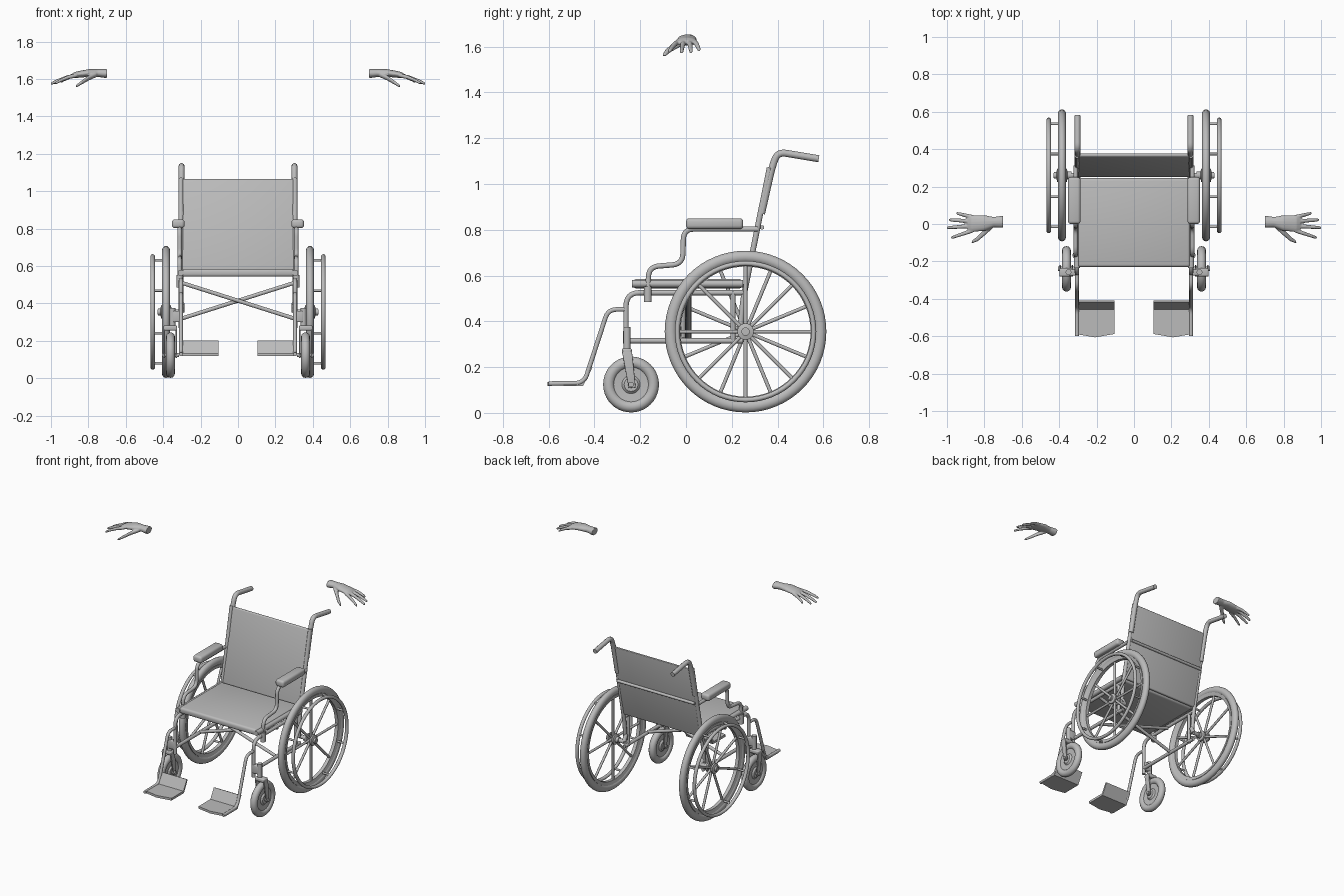
import bpy, bmesh
from math import pi, cos, sin, radians
from mathutils import Vector

cube = bpy.data.objects.get("Cube")
if cube:
    bpy.data.objects.remove(cube, do_unlink=True)

grey = bpy.data.materials.new("plain_grey")
grey.use_nodes = True
grey.diffuse_color = (0.5, 0.5, 0.5, 1)
for node in grey.node_tree.nodes:
    if node.type == "BSDF_PRINCIPLED":
        node.inputs["Base Color"].default_value = grey.diffuse_color


def finish(name, mesh, mirror=True):
    """Material, shading and optional mirroring across the middle."""
    mesh.materials.clear()
    mesh.materials.append(grey)
    for p in mesh.polygons:
        p.use_smooth = True
    mesh.set_sharp_from_angle(angle=radians(40))
    obj = bpy.data.objects.new(name, mesh)
    bpy.context.scene.collection.objects.link(obj)
    if mirror:
        mod = obj.modifiers.new("mirror", "MIRROR")
        mod.use_mirror_merge = False
    return obj


def from_bmesh(name, bm, mirror=True):
    bmesh.ops.recalc_face_normals(bm, faces=bm.faces)
    mesh = bpy.data.meshes.new(name)
    bm.to_mesh(mesh)
    bm.free()
    return finish(name, mesh, mirror)


def fillet(pts, r):
    """Round the inner corners of a path."""
    pts = [Vector(p) for p in pts]
    out = [pts[0]]
    for a, b, c in zip(pts, pts[1:], pts[2:]):
        d = min(r, (a - b).length * 0.49, (c - b).length * 0.49)
        p, q = b + (a - b).normalized() * d, b + (c - b).normalized() * d
        for i in range(7):
            t = i / 6
            out.append(p * (1 - t) ** 2 + b * 2 * t * (1 - t) + q * t * t)
    return out + [pts[-1]]


def tube(name, paths, radius, bend=0.04, mirror=True):
    """Round bars along one or more paths."""
    cu = bpy.data.curves.new(name, "CURVE")
    cu.dimensions = "3D"
    cu.bevel_depth, cu.bevel_resolution, cu.use_fill_caps = radius, 3, True
    for path in paths:
        pts = fillet(path, bend)
        sp = cu.splines.new("POLY")
        sp.points.add(len(pts) - 1)
        for sp_pt, p in zip(sp.points, pts):
            sp_pt.co = (*p, 1)
    tmp = bpy.data.objects.new("tmp", cu)
    mesh = bpy.data.meshes.new_from_object(tmp)
    bpy.data.objects.remove(tmp)
    bpy.data.curves.remove(cu)
    return finish(name, mesh, mirror)


def side_path(x, yz):
    return [(x, y, z) for y, z in yz]


def lathe(name, profile, centre, steps=48, closed=True, mirror=True):
    """Spin a (radius, x) profile around an axle along x."""
    bm = bmesh.new()
    c = Vector(centre)
    vs = [bm.verts.new(c + Vector((x, 0, r))) for r, x in profile]
    es = [bm.edges.new(pair) for pair in zip(vs, vs[1:])]
    if closed:
        es.append(bm.edges.new((vs[-1], vs[0])))
    bmesh.ops.spin(bm, geom=vs + es, cent=c, axis=(1, 0, 0), angle=2 * pi, steps=steps)
    bmesh.ops.remove_doubles(bm, verts=bm.verts, dist=0.0001)
    return from_bmesh(name, bm, mirror)


def ring(r, rr, rx, n=12):
    return [(r + rr * cos(2 * pi * i / n), rx * sin(2 * pi * i / n)) for i in range(n)]


def prism(name, yz, x0, x1, bevel=0, mirror=True):
    """Extrude a side outline across x and round its edges."""
    bm = bmesh.new()
    face = bm.faces.new([bm.verts.new((x0, y, z)) for y, z in yz])
    new = bmesh.ops.extrude_face_region(bm, geom=[face])["geom"]
    bmesh.ops.translate(bm, vec=(x1 - x0, 0, 0),
                        verts=[v for v in new if isinstance(v, bmesh.types.BMVert)])
    if bevel:
        bmesh.ops.bevel(bm, geom=bm.edges[:], offset=bevel, segments=3, profile=0.5, affect="EDGES")
    return from_bmesh(name, bm, mirror)


def rect(y0, y1, z0, z1):
    return [(y0, z0), (y1, z0), (y1, z1), (y0, z1)]


# Seat and sling back
prism("seat", rect(-0.23, 0.245, 0.543, 0.585), -0.3, 0.3, 0.014, False)
prism("backrest", [(0.25, 0.55), (0.268, 0.55), (0.378, 1.065), (0.36, 1.065)], -0.303, 0.303, 0.006, False)
tube("back_crossbar", [[(-0.3, 0.332, 0.81), (0.3, 0.332, 0.81)]], 0.01, mirror=False)

# Side frame
FX = 0.305
tube("back_post", [side_path(FX, [(0.236, 0.36), (0.25, 0.5), (0.365, 1.07)])], 0.013)
tube("push_handle", [side_path(0.302, [(0.33, 0.87), (0.375, 1.07), (0.4, 1.14), (0.58, 1.11)])], 0.016, 0.05)
tube("main_frame", [side_path(FX, [(0.25, 0.525), (-0.262, 0.525), (-0.262, 0.27)]),
                    side_path(FX, [(0.25, 0.315), (-0.262, 0.315)]),
                    side_path(FX, [(0.205, 0.53), (0.205, 0.305)])], 0.012, 0.06)
tube("seat_rail", [side_path(FX, [(-0.235, 0.564), (0.25, 0.564)])], 0.017)
tube("axle", [[(0.295, 0.26, 0.355), (0.43, 0.26, 0.355)], [(0.3, 0.26, 0.355), (0.3, 0.236, 0.4)]], 0.014)

# Folding cross brace
tube("cross_brace", [[(-0.3, y, 0.51 if s > 0 else 0.32), (0.3, y, 0.32 if s > 0 else 0.51)]
                     for s, y in ((1, -0.012), (-1, 0.012))], 0.011, mirror=False)

# Armrest
tube("armrest_tube", [side_path(0.312, [(0.312, 0.803), (-0.01, 0.803), (-0.015, 0.65),
                                        (-0.163, 0.638), (-0.167, 0.49)])], 0.012, 0.045)
tube("armrest_clamp", [side_path(0.312, [(-0.167, 0.485), (-0.167, 0.552)])], 0.018)
prism("armrest_pad", rect(0.0, 0.25, 0.803, 0.85), 0.286, 0.353, 0.015)

# Foot hanger and plate
tube("foot_hanger", [side_path(FX, [(-0.262, 0.452), (-0.34, 0.452), (-0.445, 0.13), (-0.6, 0.128)])], 0.0105, 0.04)
plate = prism("foot_plate", [(-0.6, 0.118), (-0.45, 0.118), (-0.408, 0.198), (-0.418, 0.202),
                             (-0.457, 0.134), (-0.6, 0.134)], 0.105, 0.312)
bm = bmesh.new()
bm.from_mesh(plate.data)
front = [e for e in bm.edges if all(v.co.y < -0.59 for v in e.verts)
         and abs(e.verts[0].co.x - e.verts[1].co.x) > 0.1]
cut = bmesh.ops.subdivide_edges(bm, edges=front, cuts=1)["geom_inner"]
for v in bm.verts:
    if v.co.y < -0.59:
        v.co.y += -0.006 if v in cut else 0.012
bm.to_mesh(plate.data)
bm.free()

# Rear wheels
HUB = Vector((0.385, 0.26, 0.355))
lathe("rear_tyre", ring(0.327, 0.026, 0.022, 14), HUB, 64)
lathe("rear_rim", [(0.284, -0.012), (0.284, 0.012), (0.308, 0.018), (0.308, -0.018)], HUB, 64)
lathe("hand_rim", ring(0.298, 0.011, 0.012, 10), HUB + Vector((0.071, 0, 0)), 64)
lathe("rear_hub", [(0, -0.05), (0.02, -0.05), (0.02, -0.03), (0.036, -0.025), (0.036, -0.014),
                   (0.024, -0.01), (0.024, 0.01), (0.036, 0.014), (0.036, 0.025), (0.018, 0.03),
                   (0.018, 0.042), (0, 0.045)], HUB, 24, False)


def polar(a, r, dx=0.0):
    return HUB + Vector((dx, r * cos(a), r * sin(a)))


for side, turn in (("left", 0), ("right", pi / 8)):
    spokes = tube(side + "_spokes", [[polar(turn + i * pi / 4, 0.02), polar(turn + i * pi / 4, 0.29)]
                                     for i in range(8)], 0.0085, mirror=False)
    if side == "right":
        spokes.location.x = -2 * HUB.x
tube("hand_rim_pegs", [[polar((i + 0.5) * pi / 4, 0.298), polar((i + 0.5) * pi / 4, 0.298, 0.071)]
                       for i in range(8)], 0.007)

# Casters
CAST = Vector((0.361, -0.24, 0.124))
lathe("caster_tyre", ring(0.097, 0.025, 0.024), CAST, 40)
lathe("caster_disc", [(0, -0.02), (0.03, -0.02), (0.04, -0.01), (0.085, -0.013),
                      (0.085, 0.013), (0.04, 0.01), (0.03, 0.02), (0, 0.02)], CAST, 32, False)
for name, dx in (("caster_fork_inner", -0.036), ("caster_fork_outer", 0.03)):
    prism(name, [(-0.25, 0.108), (-0.22, 0.112), (-0.236, 0.27), (-0.28, 0.27)],
          CAST.x + dx, CAST.x + dx + 0.008, 0.002)
prism("caster_crown", rect(-0.28, -0.236, 0.255, 0.282), 0.325, 0.399, 0.008)
tube("caster_axle", [[(0.316, -0.24, 0.124), (0.406, -0.24, 0.124)]], 0.012)
tube("caster_stem", [[(0.35, -0.258, 0.27), (0.35, -0.258, 0.375)]], 0.016)
prism("caster_bracket", rect(-0.275, -0.242, 0.3, 0.36), 0.3, 0.35, 0.006)


# Hands: lofted palm and fingers fused together
def loft(bm, rings, n=14):
    loops = [[bm.verts.new((x, y + ry * cos(2 * pi * i / n), z + rz * sin(2 * pi * i / n)))
              for i in range(n)] for x, y, z, ry, rz in rings]
    for a, b in zip(loops, loops[1:]):
        for i in range(n):
            j = (i + 1) % n
            bm.faces.new((a[i], a[j], b[j], b[i]))
    bm.faces.new(loops[0])
    bm.faces.new(loops[-1])


bm = bmesh.new()
loft(bm, [(0.70, 0.012, 1.629, 0.033, 0.025), (0.75, 0.01, 1.632, 0.028, 0.021),
          (0.80, 0.005, 1.632, 0.042, 0.021), (0.87, 0.002, 1.622, 0.046, 0.017),
          (0.89, 0.0, 1.616, 0.038, 0.011)])
for y0, tip in ((-0.034, (0.978, -0.074, 1.578)), (-0.01, (1.002, -0.02, 1.575)),
                (0.014, (0.99, 0.022, 1.577)), (0.036, (0.95, 0.058, 1.585))):
    base, tip = Vector((0.86, y0, 1.621)), Vector(tip)
    loft(bm, [(*(base.lerp(tip, t) + Vector((0, 0, lift))), r, r) for t, lift, r in
              ((0, 0, 0.012), (0.4, 0.006, 0.011), (0.75, 0.004, 0.0095), (0.95, 0, 0.008), (1, 0, 0.004))])
loft(bm, [(0.755, -0.005, 1.625, 0.018, 0.014), (0.80, -0.045, 1.605, 0.018, 0.014),
          (0.835, -0.078, 1.582, 0.014, 0.011), (0.862, -0.094, 1.564, 0.009, 0.008),
          (0.868, -0.097, 1.56, 0.004, 0.004)])
hand = from_bmesh("hand", bm, False)
remesh = hand.modifiers.new("fuse", "REMESH")
remesh.mode, remesh.voxel_size, remesh.use_smooth_shade = "VOXEL", 0.004, True
soft = hand.modifiers.new("soften", "SMOOTH")
soft.factor, soft.iterations = 0.5, 3
hand.modifiers.new("mirror", "MIRROR").use_mirror_merge = False
